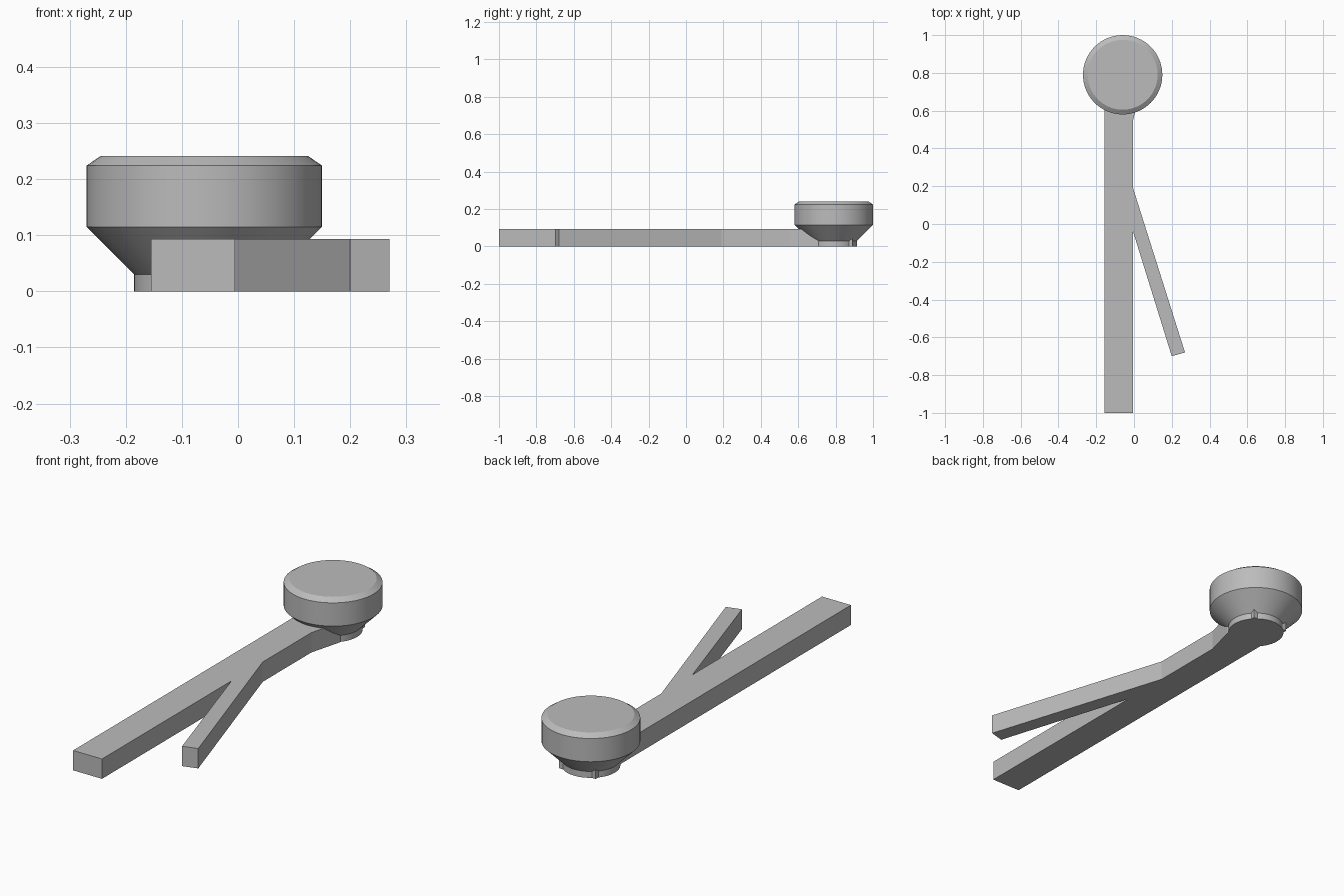
import bpy
import bmesh
import math
from mathutils import Matrix, Vector

cube = bpy.data.objects.get("Cube")
if cube:
    bpy.data.objects.remove(cube, do_unlink=True)

grey = bpy.data.materials.new("plain grey")
grey.use_nodes = True
grey.diffuse_color = (0.5, 0.5, 0.5, 1)
grey.node_tree.nodes["Principled BSDF"].inputs["Base Color"].default_value = grey.diffuse_color


def add_object(name, bm):
    bmesh.ops.recalc_face_normals(bm, faces=bm.faces)
    mesh = bpy.data.meshes.new(name)
    bm.to_mesh(mesh)
    bm.free()
    mesh.materials.append(grey)
    obj = bpy.data.objects.new(name, mesh)
    bpy.context.collection.objects.link(obj)
    return obj


def extruded(name, outline, height):
    bm = bmesh.new()
    face = bm.faces.new([bm.verts.new((x, y, 0)) for x, y in outline])
    top = bmesh.ops.extrude_face_region(bm, geom=[face])["geom"]
    verts = [v for v in top if isinstance(v, bmesh.types.BMVert)]
    bmesh.ops.translate(bm, verts=verts, vec=(0, 0, height))
    return add_object(name, bm)


def lathed(name, profile, centre, steps=64):
    bm = bmesh.new()
    verts = [bm.verts.new((r, 0, z)) for r, z in profile]
    edges = [bm.edges.new(pair) for pair in zip(verts, verts[1:])]
    bmesh.ops.spin(bm, geom=verts + edges, axis=(0, 0, 1), cent=(0, 0, 0),
                   angle=math.tau, steps=steps)
    bmesh.ops.remove_doubles(bm, verts=bm.verts, dist=0.0001)
    bmesh.ops.transform(bm, matrix=Matrix.Translation(Vector(centre)), verts=bm.verts)
    return add_object(name, bm)


# Long bar with its slanted branch, flared to a wide end under the knob
extruded("forked_bar", [
    (-0.155, -1), (-0.005, -1), (-0.005, -0.04), (0.20, -0.70), (0.27, -0.68),
    (-0.005, 0.19), (-0.005, 0.55), (0.035, 0.70), (0.035, 0.89), (-0.155, 0.89),
], 0.093)

# Round knob: foot, cone, cylinder and chamfered top
knob = lathed("knob", [
    (0, 0), (0.125, 0), (0.125, 0.03), (0.21, 0.115),
    (0.21, 0.224), (0.185, 0.241), (0, 0.241),
], (-0.06, 0.79, 0))
bpy.ops.object.select_all(action="DESELECT")
knob.select_set(True)
bpy.context.view_layer.objects.active = knob
bpy.ops.object.shade_smooth_by_angle(angle=math.radians(25))
